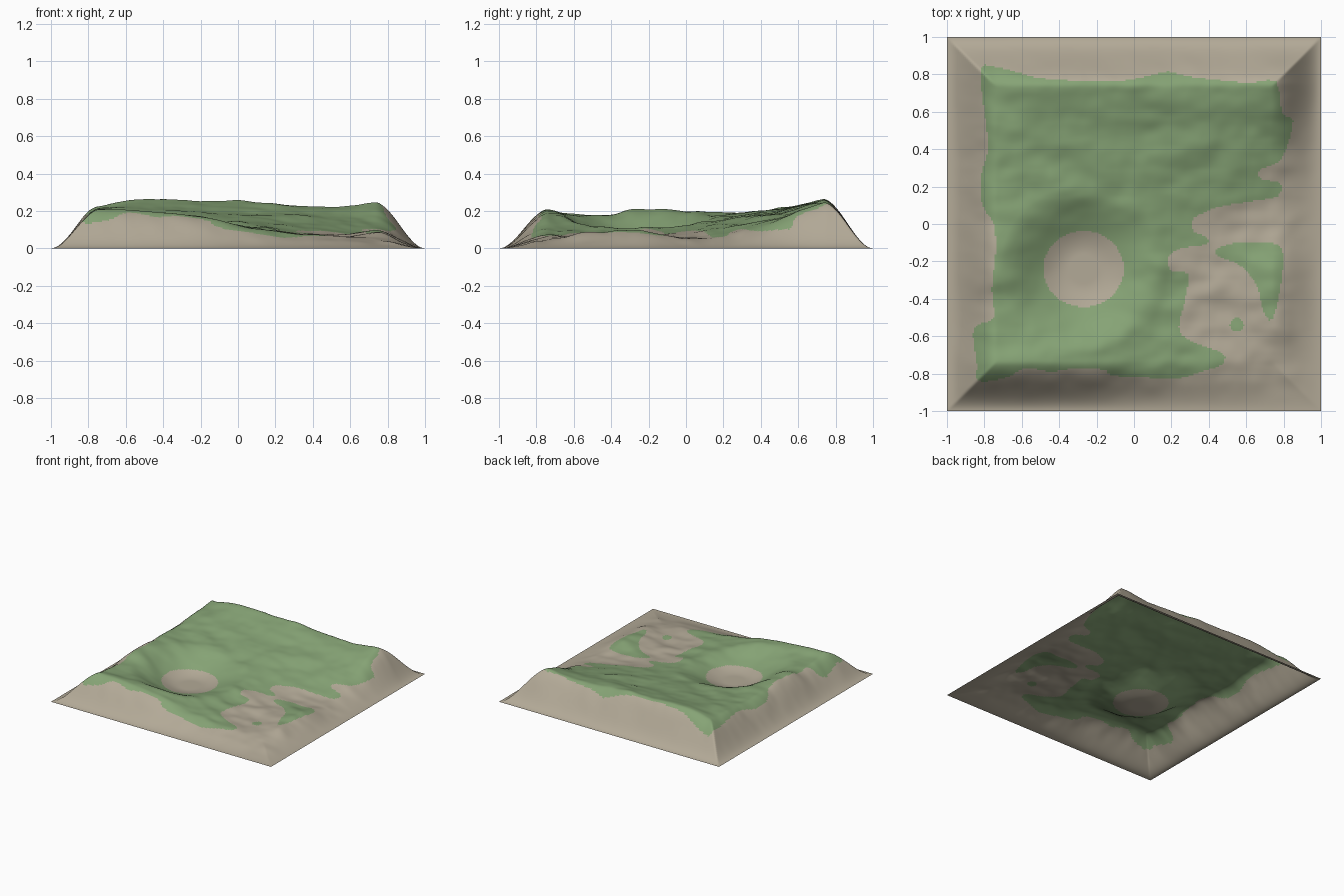
import bpy, bmesh, math
from mathutils import Vector, noise

if "Cube" in bpy.data.objects:
    bpy.data.objects.remove(bpy.data.objects["Cube"])

N = 220  # cells along each side

# Hill heights every 0.25 from x = -0.75 to 0.75; rows run from y = 0.75 to -0.75
HILLS = [
    [.235, .262, .252, .255, .238, .222, .250],
    [.210, .210, .205, .200, .190, .170, .155],
    [.190, .180, .170, .160, .140, .115, .085],
    [.200, .180, .160, .130, .100, .070, .055],
    [.212, .180, .150, .130, .085, .070, .092],
    [.170, .160, .140, .130, .080, .060, .085],
    [.212, .200, .180, .120, .085, .065, .045]]

# Outline of the grass, clockwise from the back left corner
GRASS = [
    (-.82, .83), (-.74, .84), (-.62, .81), (-.5, .78), (-.3, .765), (-.12, .76), (.05, .785),
    (.18, .815), (.28, .79), (.45, .77), (.62, .755), (.76, .76), (.79, .6), (.85, .55),
    (.82, .42), (.77, .33), (.67, .29), (.68, .24), (.78, .22), (.77, .15), (.62, .12),
    (.45, .09), (.32, .03), (.32, -.04), (.39, -.07), (.38, -.11), (.25, -.13), (.18, -.18),
    (.2, -.25), (.29, -.27), (.27, -.42), (.24, -.55), (.29, -.62), (.47, -.69), (.47, -.75),
    (.36, -.79), (.22, -.83), (.05, -.82), (-.12, -.81), (-.16, -.78), (-.3, -.77),
    (-.45, -.79), (-.58, -.77), (-.68, -.82), (-.83, -.84), (-.84, -.75), (-.86, -.6),
    (-.84, -.54), (-.75, -.5), (-.76, -.35), (-.74, -.15), (-.75, 0), (-.81, .1),
    (-.82, .25), (-.78, .4), (-.8, .6)]
GRASS_PATCH = [(.45, -.13), (.55, -.1), (.7, -.1), (.79, -.13), (.79, -.3), (.74, -.51),
               (.69, -.46), (.66, -.34), (.58, -.23), (.45, -.17)]


def smoothstep(a, b, v):
    t = max(0, min(1, (v - a) / (b - a)))
    return t * t * (3 - 2 * t)


def spline(p, t):
    a, b, c, d = p
    return b + (c - a) * (t / 2) + (a * 2 - b * 5 + c * 4 - d) * (t * t / 2) \
        + (b * 3 - a - c * 3 + d) * (t ** 3 / 2)


def sample(values, u):
    u = max(0, min(len(values) - 1, u))
    i = min(int(u), len(values) - 2)
    last = len(values) - 1
    return spline([values[max(0, min(last, i + k))] for k in (-1, 0, 1, 2)], u - i)


def rounded(points):
    pts = [Vector(p) for p in points]
    n = len(pts)
    return [spline([pts[(i + k) % n] for k in (-1, 0, 1, 2)], s / 3)
            for i in range(n) for s in range(3)]


def inside(poly, x, y):
    hit = False
    for i in range(len(poly)):
        a, b = poly[i - 1], poly[i]
        if (a.y > y) != (b.y > y) and x < a.x + (y - a.y) * (b.x - a.x) / (b.y - a.y):
            hit = not hit
    return hit


def height(x, y):
    # rolling hills with fine bumps
    z = sample([sample(row, (x + .75) / .25) for row in HILLS], (.75 - y) / .25)
    z += .013 * noise.noise((x * 4.5, y * 7, 3.1)) + .005 * noise.noise((x * 11, y * 13, 8.4))
    # round hollow
    r = math.hypot(x + .27, y + .24)
    z = .04 + (z - .04) * smoothstep(.08, .45, r)
    # sloping border
    return max(0, z) * smoothstep(0, .27, 1 - max(abs(x), abs(y)))


def material(name, color):
    m = bpy.data.materials.new(name)
    m.diffuse_color = (*color, 1)
    m.use_nodes = True
    m.node_tree.nodes["Principled BSDF"].inputs["Base Color"].default_value = m.diffuse_color
    return m


# Terrain surface
bm = bmesh.new()
bmesh.ops.create_grid(bm, x_segments=N, y_segments=N, size=1)
for v in bm.verts:
    v.co.z = height(v.co.x, v.co.y)

# Grass inside the outlines, sand on the border, hollow and low ground
grass, patch = rounded(GRASS), rounded(GRASS_PATCH)
for f in bm.faces:
    c = f.calc_center_median()
    hollow = math.hypot((c.x + .27) / .215, (c.y + .24) / .203) < 1
    tuft = math.hypot((c.x - .55), (c.y + .54)) < .037
    green = inside(grass, c.x, c.y) or inside(patch, c.x, c.y) or tuft
    f.material_index = 1 if green and not hollow else 0
    f.smooth = True

mesh = bpy.data.meshes.new("terrain")
bm.to_mesh(mesh)
bm.free()
mesh.materials.append(material("sand", (.45, .40, .31)))
mesh.materials.append(material("grass", (.24, .37, .18)))
terrain = bpy.data.objects.new("terrain", mesh)
bpy.context.collection.objects.link(terrain)
